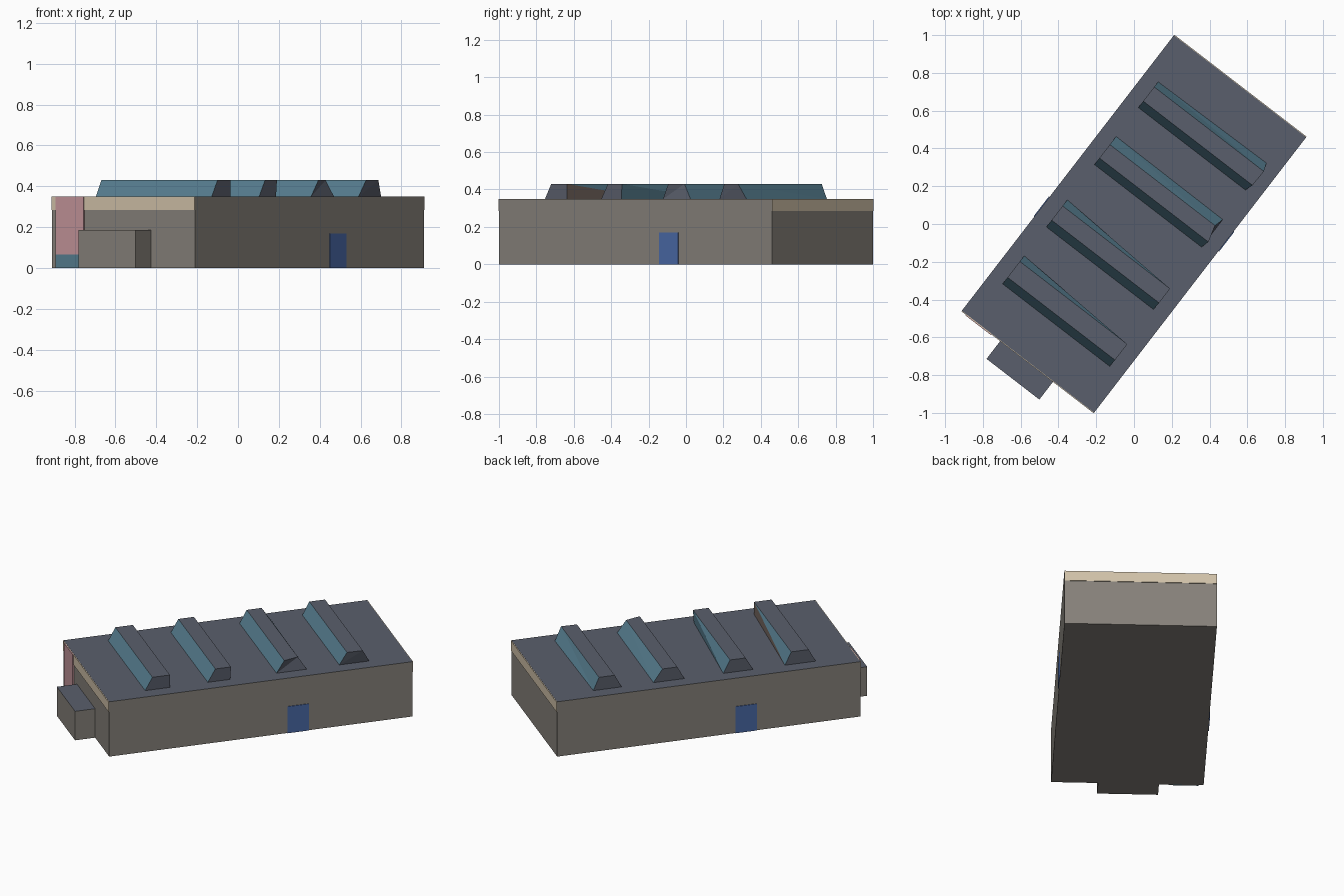
import bpy, bmesh, math

cube = bpy.data.objects.get("Cube")
if cube:
    bpy.data.objects.remove(cube, do_unlink=True)

TURN = math.radians(-37.6)   # the whole building is turned on its plot
HX, HY, H = 0.442, 0.92, 0.35


def material(name, *rgb):
    lin = [((c / 255 + 0.055) / 1.055) ** 2.4 for c in rgb] + [1]
    m = bpy.data.materials.new(name)
    m.use_nodes = True
    m.diffuse_color = lin
    m.node_tree.nodes["Principled BSDF"].inputs["Base Color"].default_value = lin
    return m


wall = material("grey wall", 134, 129, 122)
roof = material("slate roof", 90, 95, 108)
cream = material("cream fascia", 208, 193, 168)
teal = material("teal glazing", 86, 125, 143)
pink = material("pink panel", 196, 149, 154)
blue = material("blue door", 74, 105, 167)
brown = material("brown panel", 118, 104, 97)


def finish(name, bm, mats):
    mesh = bpy.data.meshes.new(name)
    bm.to_mesh(mesh)
    bm.free()
    for m in mats:
        mesh.materials.append(m)
    ob = bpy.data.objects.new(name, mesh)
    ob.rotation_euler.z = TURN
    bpy.context.collection.objects.link(ob)
    return ob


def box(name, x, y, z, side, top=None):
    """Box between (low, high) pairs, with an optional colour for its top."""
    bm = bmesh.new()
    bmesh.ops.create_cube(bm, size=1)
    for v in bm.verts:
        v.co = [r[0] if c < 0 else r[1] for c, r in zip(v.co, (x, y, z))]
    bm.normal_update()
    if top:
        for f in bm.faces:
            f.material_index = int(f.normal.z > 0.5)
    return finish(name, bm, [side, top] if top else [side])


# Main hall and the low porch on its front end
box("main_hall", (-HX, HX), (-HY, HY), (0, H), wall, roof)
box("porch", (-0.183, 0.17), (-1.042, -HY), (0, 0.185), wall, roof)

# Fascia strips on both ends
T = 0.004
box("front_fascia", (-HX, HX), (-HY - T, -HY), (0.285, H - 0.001), cream)
box("back_fascia", (-HX, HX), (HY, HY + T), (0.285, H - 0.001), cream)

# Coloured panels beside the porch
box("pink_panel", (-0.412, -0.24), (-HY - 2 * T, -HY), (0.065, H - 0.001), pink)
box("teal_panel", (-0.412, -0.24), (-HY - 2 * T, -HY), (0, 0.065), teal)

# One door on each long side, at opposite ends
for name, s in (("left_door", 1), ("right_door", -1)):
    box(name, sorted((s * HX, s * (HX + T))),
        sorted((s * 0.161, s * 0.29)), (0, 0.17), blue)


def skylight(name, front, front_top, back_top, back_l, back_r,
             top_rf=0.36, top_rb=0.36, lower_back=teal):
    """Roof light with sloping glazing; its back splits along a diagonal."""
    bm = bmesh.new()
    z0, z1, w = H - 0.001, 0.43, 0.358
    left = [bm.verts.new(p) for p in ((-w, front, z0), (-w, front_top, z1),
                                      (-w, back_top, z1), (-w, back_l, z0))]
    right = [bm.verts.new(p) for p in ((w, front, z0), (top_rf, front_top, z1),
                                       (top_rb, back_top, z1), (w, back_r, z0))]

    def face(verts, index):
        bm.faces.new(verts).material_index = index

    face((left[0], right[0], right[1], left[1]), 1)    # front glazing
    face((left[1], right[1], right[2], left[2]), 0)    # flat top
    face((left[2], right[2], left[3]), 1)              # back glazing
    face((left[3], right[2], right[3]), 2)
    face(left, 0)                                      # ends
    face((right[0], right[3], right[2]), 0)
    face((right[0], right[2], right[1]), 0)
    face((left[0], left[3], right[3], right[0]), 0)    # underside
    bmesh.ops.recalc_face_normals(bm, faces=bm.faces)
    return finish(name, bm, [roof, teal, lower_back])


# Row of four roof lights
skylight("skylight_1", -0.676, -0.632, -0.526, -0.488, -0.526, lower_back=brown)
skylight("skylight_2", -0.296, -0.25, -0.155, -0.114, -0.16)
skylight("skylight_3", 0.121, 0.165, 0.255, 0.31, 0.306, 0.37, 0.345)
skylight("skylight_4", 0.502, 0.545, 0.64, 0.675, 0.684, 0.372, 0.375)
